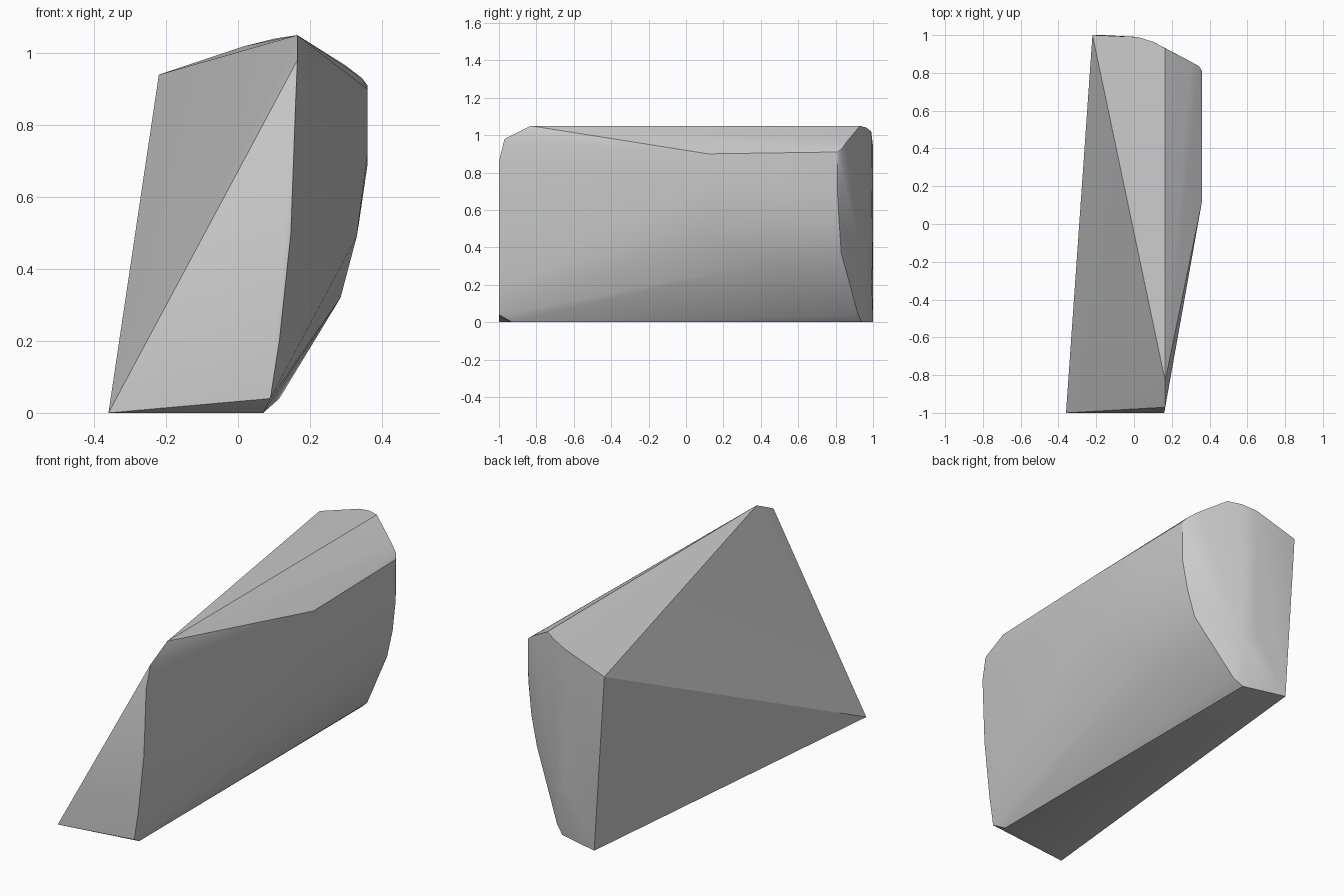
import bpy
import bmesh
import math

default_cube = bpy.data.objects.get("Cube")
if default_cube:
    bpy.data.objects.remove(default_cube, do_unlink=True)


def make_material(name, colour):
    material = bpy.data.materials.new(name)
    material.use_nodes = True
    material.diffuse_color = colour
    material.node_tree.nodes["Principled BSDF"].inputs["Base Color"].default_value = colour
    return material


def column(x, y, *heights):
    """Points stacked above one plan position."""
    return [(x, y, z) for z in heights]


def section(y, *profile):
    """Points of a cross-section at one depth."""
    return [(x, y, z) for x, z in profile]


def hull_object(name, points, material, smooth_angle):
    mesh = bpy.data.meshes.new(name)
    bm = bmesh.new()
    for point in points:
        bm.verts.new(point)
    result = bmesh.ops.convex_hull(bm, input=bm.verts[:], use_existing_faces=False)
    # Remove points that ended up inside the skin
    loose = [v for v in bm.verts if not v.link_faces]
    bmesh.ops.delete(bm, geom=loose, context='VERTS')
    bmesh.ops.recalc_face_normals(bm, faces=bm.faces[:])
    bm.to_mesh(mesh)
    bm.free()
    mesh.materials.append(material)
    obj = bpy.data.objects.new(name, mesh)
    bpy.context.collection.objects.link(obj)
    bpy.ops.object.select_all(action='DESELECT')
    obj.select_set(True)
    bpy.context.view_layer.objects.active = obj
    bpy.ops.object.shade_smooth_by_angle(angle=math.radians(smooth_angle))
    return obj


# Flat broken side: two large triangles span these three corners
split_side = [(-0.36, -1, 0), (-0.22, 1, 0.94), (-0.16, 1, 0)]

# Front end, with its curved outer edge
front_end = section(-1, (0.09, 0.04), (0.115, 0.2), (0.147, 0.5), (0.16, 0.86))
front_end += column(0.165, -0.97, 0.98)

# Top ridge
ridge = [(0.165, -0.83, 1.05), (0.165, 0.93, 1.05)]

# Bulging outer side
bulge = column(0.36, 0.12, 0.72, 0.9)
bulge += column(0.36, 0.81, 0.69, 0.8, 0.91)
bulge += [(0.33, 0.12, 0.49), (0.335, 0.82, 0.52)]
bulge += [(0.285, 0.45, 0.32), (0.296, 0.83, 0.37)]

# Rounded back end
back_end = column(0.02, 0.99, 0.3, 0.9, 1.02)
back_end += column(0.1, 0.965, 0.25, 0.95, 1.04)
back_end += column(0.345, 0.835, 0.8, 0.93)
back_end += [(0.3, 0.86, 0.965)]

# Narrow chamfer along the base
base = [(0.07, -0.93, 0), (0.07, 0.94, 0), (0.115, 0.92, 0.04)]

stone_grey = make_material("stone_grey", (0.6, 0.6, 0.6, 1))
hull_object("rock_shard", split_side + front_end + ridge + bulge + back_end + base,
            stone_grey, 30)
